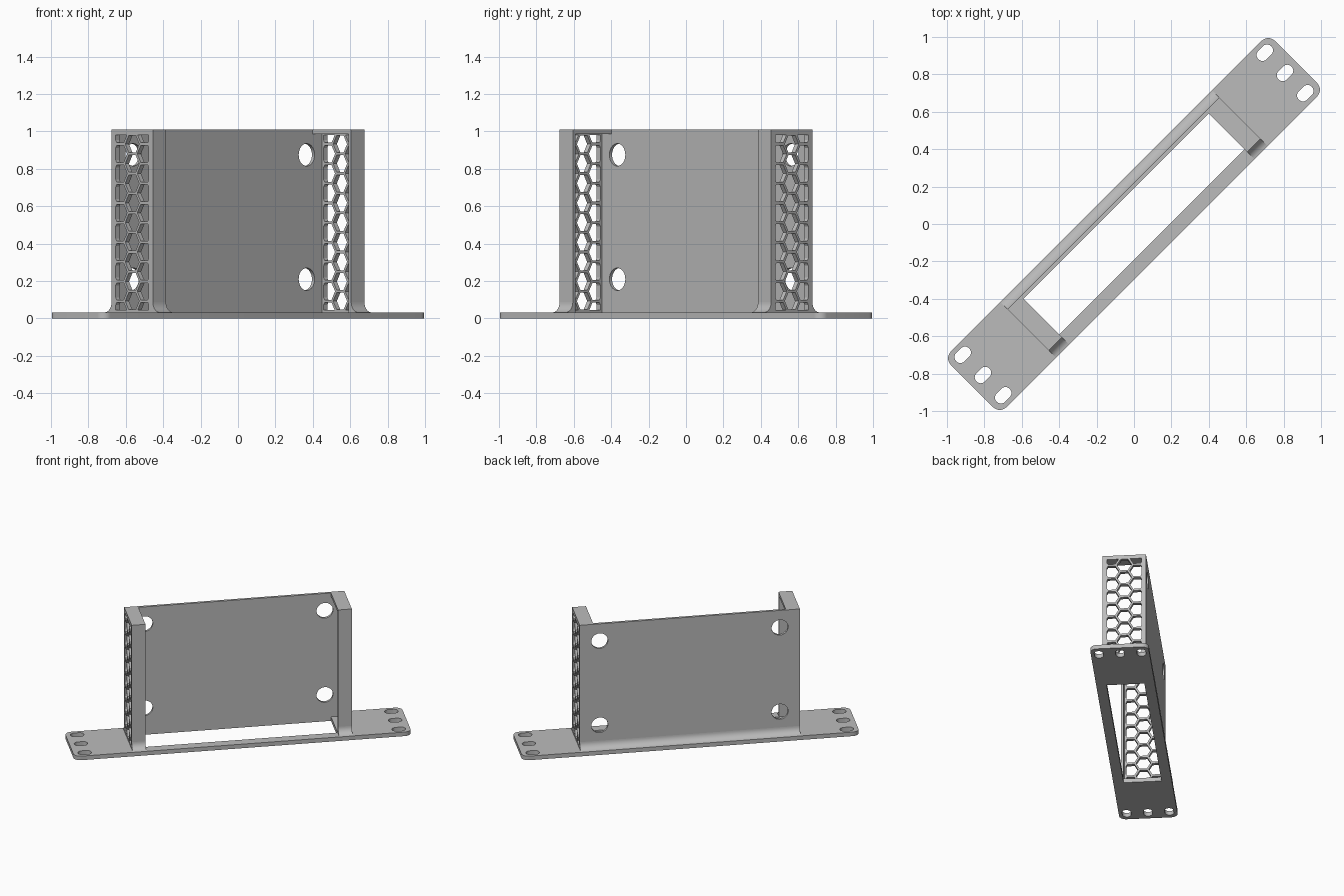
import bpy, bmesh
from math import pi, sin, cos, sqrt
from mathutils import Matrix, Vector

cube = bpy.data.objects.get("Cube")
if cube:
    bpy.data.objects.remove(cube, do_unlink=True)

grey = bpy.data.materials.new("plain grey")
grey.use_nodes = True
COLOUR = (0.5, 0.5, 0.5, 1)
grey.diffuse_color = COLOUR
grey.node_tree.nodes["Principled BSDF"].inputs["Base Color"].default_value = COLOUR

# Main dimensions: u runs along the bracket, v across it (turned 45 degrees at the end)
LEN, WID, THICK, TOP = 1.225, 0.21, 0.032, 1.01
OUT, IN = 0.80, 0.70           # side frames, outer and inner
VO, VI = 0.156, 0.136          # walls, outer and inner
LAT_V, LAT_LO, LAT_HI = 0.125, 0.045, 0.98
PANEL = 0.772                  # inner face of the lattice
parts = []


def finish(name, bm, keep=True):
    bmesh.ops.recalc_face_normals(bm, faces=bm.faces)
    mesh = bpy.data.meshes.new(name)
    bm.to_mesh(mesh)
    bm.free()
    mesh.materials.append(grey)
    ob = bpy.data.objects.new(name, mesh)
    bpy.context.collection.objects.link(ob)
    if keep:
        parts.append(ob)
    else:
        ob.hide_render = True
    return ob


def add_box(bm, u, v, z):
    size = [abs(b - a) for a, b in (u, v, z)]
    mid = [(a + b) / 2 for a, b in (u, v, z)]
    mat = Matrix.Translation(mid) @ Matrix.Diagonal((*size, 1))
    return bmesh.ops.create_cube(bm, size=1, matrix=mat)["verts"]


def box(name, *ranges):
    bm = bmesh.new()
    add_box(bm, *ranges)
    return finish(name, bm)


def add_prism(bm, points, offset):
    face = bm.faces.new([bm.verts.new(p) for p in points])
    ext = bmesh.ops.extrude_face_region(bm, geom=[face])["geom"]
    bmesh.ops.translate(bm, vec=offset, verts=[g for g in ext if isinstance(g, bmesh.types.BMVert)])


def cut(ob, cutter):
    mod = ob.modifiers.new("cut", "BOOLEAN")
    mod.operation, mod.solver, mod.object = "DIFFERENCE", "EXACT", cutter
    bpy.context.view_layer.objects.active = ob
    bpy.ops.object.modifier_apply(modifier=mod.name)
    bpy.data.objects.remove(cutter, do_unlink=True)


def fillet(name, u, side, r=0.055, steps=10):
    arc = [(VO + r - r * cos(a), THICK + r - r * sin(a))
           for a in (i * pi / 2 / steps for i in range(steps + 1))]
    bm = bmesh.new()
    add_prism(bm, [(u[0], side * v, z) for v, z in [(VO, THICK)] + arc], (u[1] - u[0], 0, 0))
    return finish(name, bm)


# Mounting plate with rounded corners
bm = bmesh.new()
add_box(bm, (-LEN, LEN), (-WID, WID), (0, THICK))
edges = [e for e in bm.edges if abs(e.verts[0].co.z - e.verts[1].co.z) > 0.01]
bmesh.ops.bevel(bm, geom=edges, offset=0.05, segments=8, affect="EDGES", profile=0.5)
plate = finish("mounting_plate", bm)

# Window and screw slots in the plate
bm = bmesh.new()
add_box(bm, (-IN, IN), (-VI, VI), (-0.1, 0.1))
for side in (-1, 1):
    for v in (-0.153, 0, 0.153):
        outline = []
        for i in range(26):
            half = 1 if i < 13 else -1
            a = -pi / 2 + pi * (i - (half < 0)) / 12
            outline.append((side * 1.142 + half * 0.017 + 0.032 * cos(a), v + 0.032 * sin(a), -0.1))
        add_prism(bm, outline, (0, 0, 0.2))
cut(plate, finish("plate_cutter", bm, False))

# Back wall with four round holes
wall = box("back_wall", (-OUT, OUT), (VI, VO), (THICK, TOP))
bm = bmesh.new()
for u in (-0.655, 0.655):
    for z in (0.21, 0.875):
        mat = Matrix.Translation((u, VO, z)) @ Matrix.Rotation(pi / 2, 4, "X")
        bmesh.ops.create_cone(bm, cap_ends=True, segments=40, radius1=0.06, radius2=0.06,
                              depth=0.3, matrix=mat)
cut(wall, finish("wall_cutter", bm, False))
fillet("back_wall_fillet", (-OUT, OUT), 1)

# Side frames with honeycomb lattice
PITCH, HEX = 0.105, 0.091 / sqrt(3)
for side, word in ((1, "left"), (-1, "right")):
    outer, inner, skin = side * OUT, side * IN, side * PANEL
    box(word + "_front_post", (inner, outer), (-VO, -VI), (THICK, TOP))
    box(word + "_top_cap", (inner, outer), (-VI, VI), (0.985, TOP))
    fillet(word + "_post_fillet", (inner, outer), -1)
    for sv, end in ((-1, "front"), (1, "back")):
        box(f"{word}_{end}_lattice_rim", (skin, outer), (sv * LAT_V, sv * VI), (THICK, 0.985))
    box(word + "_lower_lattice_rim", (skin, outer), (-LAT_V, LAT_V), (THICK, LAT_LO))
    box(word + "_upper_lattice_rim", (skin, outer), (-LAT_V, LAT_V), (LAT_HI, 0.985))
    lattice = box(word + "_lattice", (skin, outer), (-LAT_V, LAT_V), (LAT_LO, LAT_HI))
    bm = bmesh.new()
    for col in range(-2, 3):
        for row in range(-6, 7):
            v = col * PITCH * sqrt(3) / 2
            z = (LAT_LO + LAT_HI) / 2 + (row + (col % 2) / 2) * PITCH
            add_prism(bm, [(side * 0.7, v + HEX * cos(k * pi / 3), z + HEX * sin(k * pi / 3))
                           for k in range(6)], (side * 0.2, 0, 0))
    cut(lattice, finish("lattice_cutter", bm, False))

# Turn the bracket and shade it
turn = Matrix.Rotation(pi / 4, 4, "Z")
bpy.ops.object.select_all(action="DESELECT")
for ob in parts:
    ob.data.transform(turn)
    ob.select_set(True)
bpy.context.view_layer.objects.active = plate
bpy.ops.object.shade_smooth_by_angle(angle=pi / 6)
